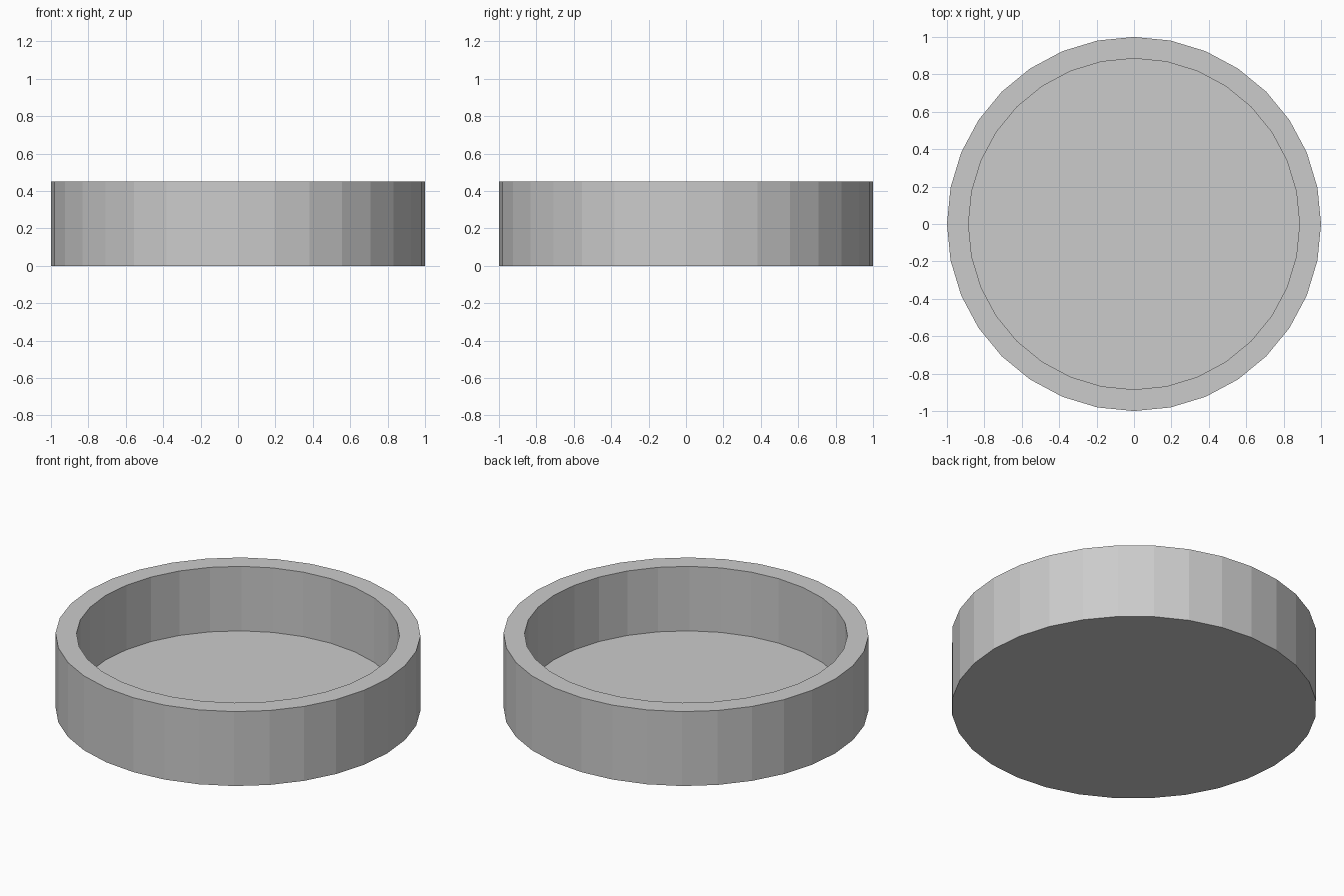
import bpy
import bmesh

if "Cube" in bpy.data.objects:
    bpy.data.objects.remove(bpy.data.objects["Cube"])

SIDES = 32
RADIUS = 1.0
INNER_RADIUS = 0.885
HEIGHT = 0.45
FLOOR = 0.06

bm = bmesh.new()

# Solid outer drum standing on z = 0
bmesh.ops.create_cone(bm, cap_ends=True, segments=SIDES,
                      radius1=RADIUS, radius2=RADIUS, depth=HEIGHT)
bmesh.ops.translate(bm, verts=bm.verts, vec=(0, 0, HEIGHT / 2))

# Scale the top cap inward to leave the flat rim
bm.normal_update()
top = max(bm.faces, key=lambda f: f.calc_center_median().z)
s = INNER_RADIUS / RADIUS


def extrude_cap(face):
    new = bmesh.ops.extrude_discrete_faces(bm, faces=[face])["faces"][0]
    return new


top = extrude_cap(top)
for v in top.verts:
    v.co.x *= s
    v.co.y *= s

# Push the inner cap down to form the inside wall and floor
top = extrude_cap(top)
for v in top.verts:
    v.co.z = FLOOR

bmesh.ops.recalc_face_normals(bm, faces=bm.faces)

mesh = bpy.data.meshes.new("round_tray")
bm.to_mesh(mesh)
bm.free()
tray = bpy.data.objects.new("round_tray", mesh)
bpy.context.collection.objects.link(tray)
